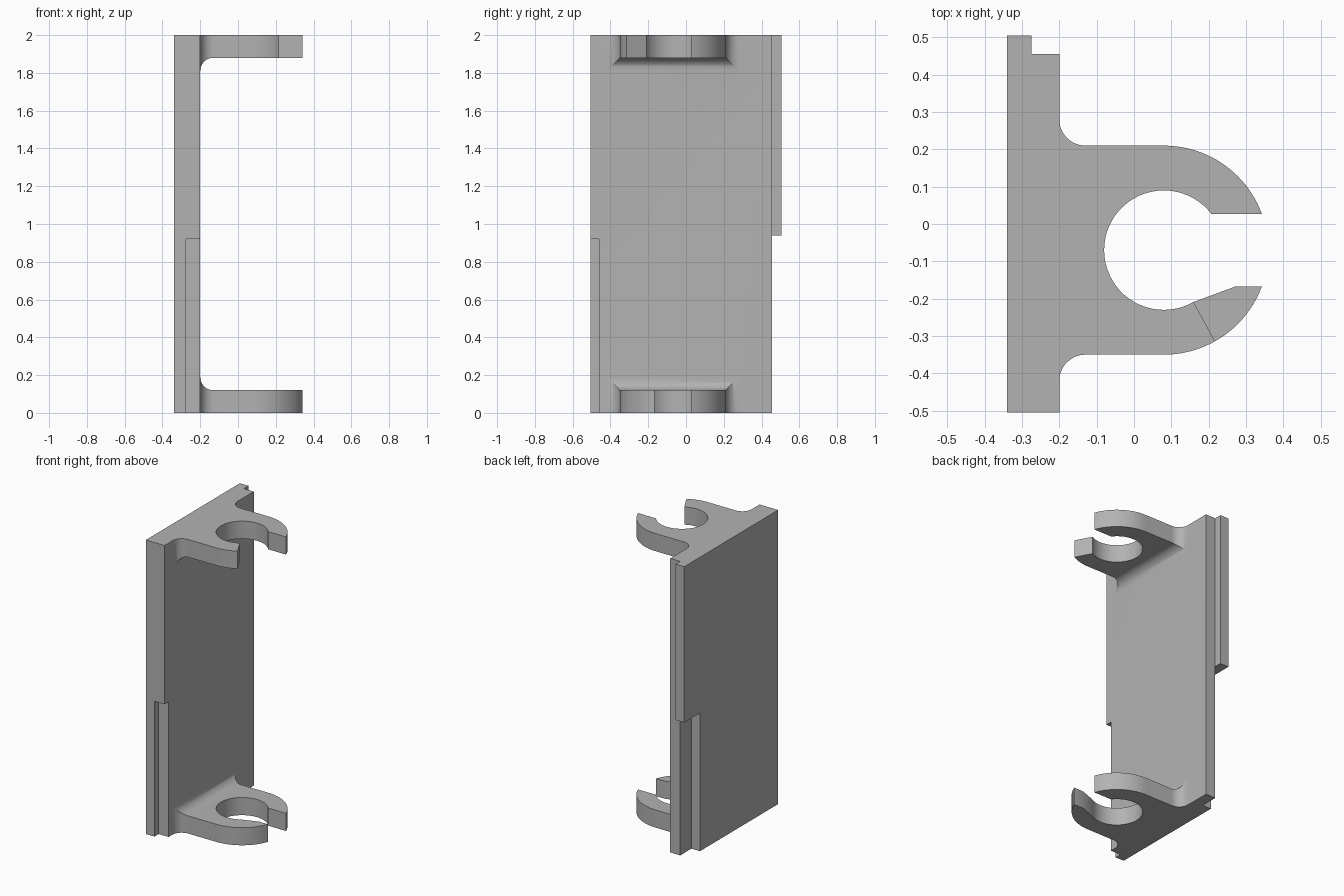
import bpy, bmesh
from math import sin, cos, pi, atan2, radians

if "Cube" in bpy.data.objects:
    bpy.data.objects.remove(bpy.data.objects["Cube"], do_unlink=True)

grey = bpy.data.materials.new("plain_grey")
grey.use_nodes = True
GREY = (0.45, 0.45, 0.45, 1)
grey.diffuse_color = GREY
grey.node_tree.nodes["Principled BSDF"].inputs["Base Color"].default_value = GREY

CX, CY = 0.08, -0.07         # centre of the clip bore
R_IN, R_OUT = 0.16, 0.28     # bore and outer radius
FACE, FILLET, THICK = -0.20, 0.07, 0.12


def finish(name, bm):
    bmesh.ops.remove_doubles(bm, verts=bm.verts, dist=1e-5)
    bmesh.ops.recalc_face_normals(bm, faces=bm.faces)
    mesh = bpy.data.meshes.new(name)
    bm.to_mesh(mesh)
    bm.free()
    obj = bpy.data.objects.new(name, mesh)
    mesh.materials.append(grey)
    bpy.context.collection.objects.link(obj)
    return obj


def box(name, x0, x1, y0, y1, z0, z1):
    bm = bmesh.new()
    face = bm.faces.new([bm.verts.new(p) for p in
                         ((x0, y0, z0), (x1, y0, z0), (x1, y1, z0), (x0, y1, z0))])
    top = bmesh.ops.extrude_face_region(bm, geom=[face])["geom"]
    bmesh.ops.translate(bm, vec=(0, 0, z1 - z0),
                        verts=[v for v in top if isinstance(v, bmesh.types.BMVert)])
    return finish(name, bm)


def arc(radius, start, end, steps):
    angles = [start + (end - start) * i / steps for i in range(steps + 1)]
    return [(CX + radius * cos(a), CY + radius * sin(a)) for a in angles]


def angle(x, y):
    return atan2(y - CY, x - CX)


def clip(name, z_outer, inward, short_arm):
    """Open ring clip with a filleted root; inward is the z direction to the middle."""
    bm = bmesh.new()
    root = FACE + FILLET
    upper_out, upper_in = angle(0.343, 0.027), angle(0.207, 0.027)
    lower_in = angle(0.16, -0.21) + 2 * pi
    # Ring outline: upper arm, bore, lower arm
    outline = [(root, CY + R_OUT)]
    outline += arc(R_OUT, pi / 2, upper_out, 20)
    outline += arc(R_IN, upper_in, lower_in, 44)
    if short_arm:
        outline += arc(R_OUT, angle(0.217, -0.314), -pi / 2, 12)
    else:
        outline += [(0.27, -0.168)]
        outline += arc(R_OUT, angle(0.343, -0.168), -pi / 2, 20)
    outline += [(root, CY - R_OUT)]
    low = [bm.verts.new((x, y, z_outer)) for x, y in outline]
    high = [bm.verts.new((x, y, z_outer + inward * THICK)) for x, y in outline]
    bm.faces.new(low)
    bm.faces.new(high)
    for i in range(len(low) - 1):
        bm.faces.new((low[i], low[i + 1], high[i + 1], high[i]))
    # Root: rectangles flaring into the plate along a quarter circle
    sections = [(FACE - 0.04, FILLET)]
    for i in range(13):
        a = pi / 2 * i / 12
        sections.append((root - FILLET * cos(a), FILLET * (1 - sin(a))))
    rings = []
    for x, flare in sections:
        w, t = R_OUT + flare, inward * (THICK + flare)
        rings.append([bm.verts.new((x, CY + sy * w, z_outer + z))
                      for sy, z in ((-1, 0), (1, 0), (1, t), (-1, t))])
    bm.faces.new(rings[0])
    for a, b in zip(rings, rings[1:]):
        for i in range(4):
            j = (i + 1) % 4
            bm.faces.new((a[i], a[j], b[j], b[i]))
    return finish(name, bm)


def combine(target, other, operation):
    mod = target.modifiers.new(operation.lower(), 'BOOLEAN')
    mod.operation, mod.object, mod.solver = operation, other, 'EXACT'
    bpy.context.view_layer.objects.active = target
    bpy.ops.object.modifier_apply(modifier=mod.name)
    bpy.data.objects.remove(other, do_unlink=True)


# Back plate with two stepped recesses and a tongue
bracket = box("clip_bracket", -0.34, FACE, -0.505, 0.455, 0, 2)
combine(bracket, box("front_recess", -0.275, -0.1, -0.6, -0.46, -0.1, 0.92), 'DIFFERENCE')
combine(bracket, box("rear_recess", -0.4, -0.275, 0.335, 0.6, -0.1, 0.94), 'DIFFERENCE')
combine(bracket, box("tongue", -0.34, -0.275, 0.40, 0.505, 0.94, 2), 'UNION')

# Clips at both ends
combine(bracket, clip("upper_clip", 2, -1, True), 'UNION')
combine(bracket, clip("lower_clip", 0, 1, False), 'UNION')

# Merge flat areas, then smooth only the curved ones
bm = bmesh.new()
bm.from_mesh(bracket.data)
bmesh.ops.remove_doubles(bm, verts=bm.verts, dist=1e-5)
bmesh.ops.dissolve_limit(bm, angle_limit=radians(0.5), verts=bm.verts, edges=bm.edges)
bm.to_mesh(bracket.data)
bm.free()
bpy.ops.object.select_all(action='DESELECT')
bracket.select_set(True)
bpy.context.view_layer.objects.active = bracket
bpy.ops.object.shade_smooth_by_angle(angle=radians(30))
